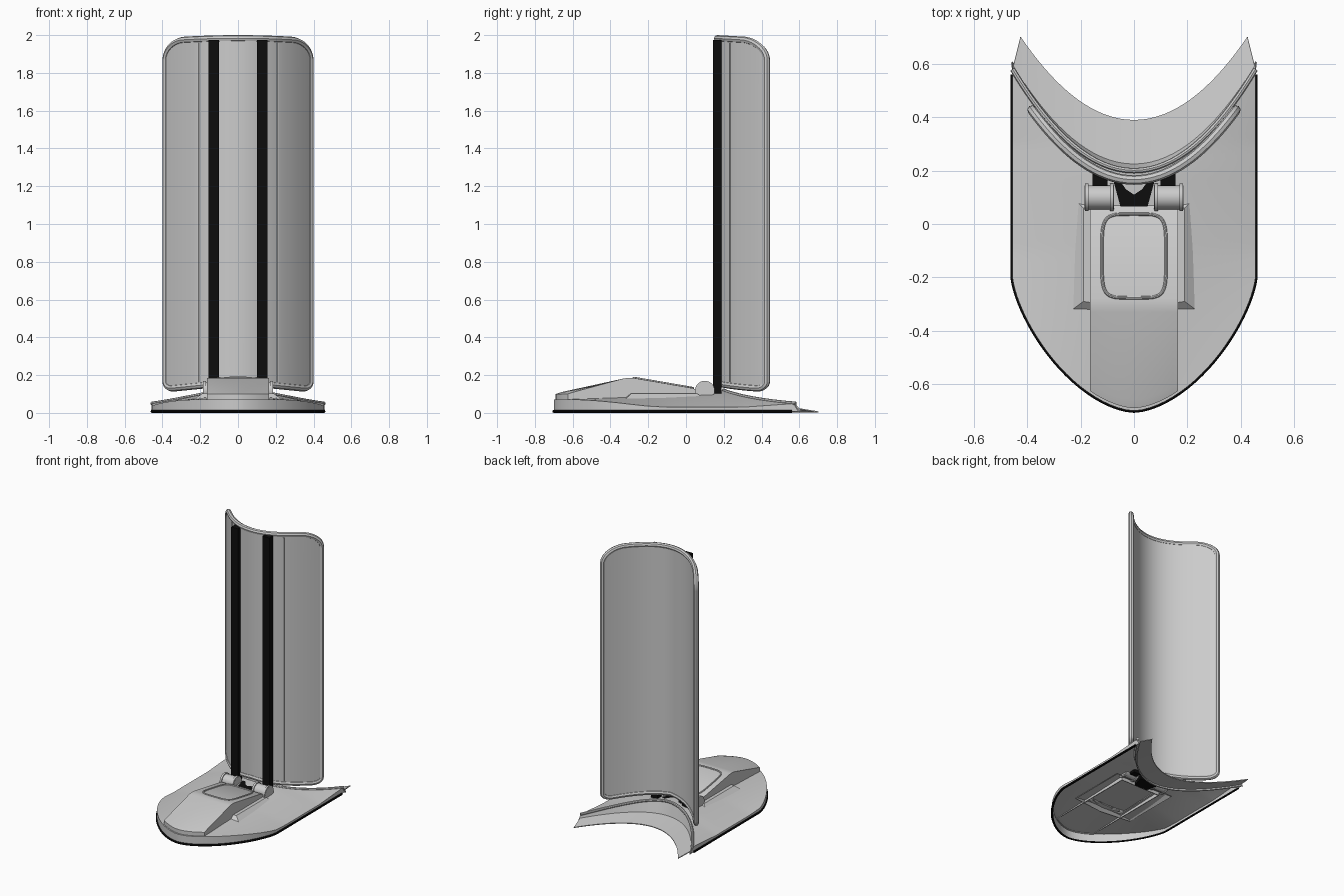
import bpy, bmesh, math
from mathutils import Vector

cube = bpy.data.objects.get("Cube")
if cube:
    bpy.data.objects.remove(cube, do_unlink=True)


def material(name, rgb):
    m = bpy.data.materials.new(name)
    m.use_nodes = True
    m.diffuse_color = (*rgb, 1)
    m.node_tree.nodes["Principled BSDF"].inputs["Base Color"].default_value = (*rgb, 1)
    return m


GREY = material("light grey", (0.6, 0.6, 0.6))
BLACK = material("black", (0.004, 0.004, 0.004))


def clamp(t):
    return max(0.0, min(1.0, t))


def finish(obj, mat):
    obj.data.materials.append(mat)
    bpy.ops.object.select_all(action='DESELECT')
    obj.select_set(True)
    bpy.context.view_layer.objects.active = obj
    bpy.ops.object.convert(target='MESH')
    bpy.ops.object.shade_smooth_by_angle(angle=math.radians(35))
    return obj


def add_mesh(name, bm, mat, thickness=0, offset=-1):
    mesh = bpy.data.meshes.new(name)
    bm.to_mesh(mesh)
    bm.free()
    obj = bpy.data.objects.new(name, mesh)
    bpy.context.collection.objects.link(obj)
    if thickness:
        mod = obj.modifiers.new("thickness", 'SOLIDIFY')
        mod.thickness, mod.offset = thickness, offset
    return finish(obj, mat)


def sheet(name, us, vs, point, mat, thickness=0, offset=-1, skirt=None, hole=None):
    """Grid surface, optionally with a skirt pulled down from its border."""
    bm = bmesh.new()
    grid = [[bm.verts.new(point(u, v)) for v in vs] for u in us]
    for a, b in zip(grid, grid[1:]):
        for j in range(len(vs) - 1):
            bm.faces.new((a[j], b[j], b[j + 1], a[j + 1]))
    if skirt:
        border = [e for e in bm.edges if e.is_boundary]
        made = bmesh.ops.extrude_edge_only(bm, edges=border)["geom"]
        for v in made:
            if isinstance(v, bmesh.types.BMVert):
                v.co = skirt(v.co)
    bmesh.ops.recalc_face_normals(bm, faces=bm.faces)
    if sum(f.normal.z * f.calc_area() for f in bm.faces) < 0:
        bmesh.ops.reverse_faces(bm, faces=bm.faces)
    if hole:
        gone = [f for f in bm.faces if hole(f.calc_center_median())]
        bmesh.ops.delete(bm, geom=gone, context='FACES')
    return add_mesh(name, bm, mat, thickness, offset)


def bead(name, points, radius, mat, cyclic=False):
    curve = bpy.data.curves.new(name, 'CURVE')
    curve.dimensions = '3D'
    curve.bevel_depth, curve.bevel_resolution = radius, 2
    curve.use_fill_caps = True
    spline = curve.splines.new('POLY')
    spline.points.add(len(points) - 1)
    for p, co in zip(spline.points, points):
        p.co = (*co, 1)
    spline.use_cyclic_u = cyclic
    obj = bpy.data.objects.new(name, curve)
    bpy.context.collection.objects.link(obj)
    return finish(obj, mat)


def box(name, x, y, z, mat, taper=1.0):
    """Box from ranges; taper narrows the front end in x."""
    bm = bmesh.new()
    bmesh.ops.create_cube(bm, size=1)
    mid = sum(x) / 2
    for v in bm.verts:
        front = v.co.y < 0
        v.co = Vector([r[0] + (r[1] - r[0]) * (c + 0.5) for r, c in zip((x, y, z), v.co)])
        if front:
            v.co.x = mid + (v.co.x - mid) * taper
    return add_mesh(name, bm, mat)


def span(n, a=-1.0, b=1.0):
    return [a + (b - a) * i / n for i in range(n + 1)]


# Columns are packed towards the sides where outlines turn
COLUMNS = [math.sin(t * math.pi / 2) for t in span(48)]
HALF = 0.455


# Base: hollow shield-shaped shell with a concave back
def front_y(x):
    return -0.2 - 0.5 * clamp(1 - (abs(x) / HALF) ** 1.7) ** 0.7


def back_y(x):
    return 0.2 + 0.38 * (x / HALF) ** 2


def roof_z(x, y):
    edge = 0.03 + 0.035 * clamp((-0.1 - y) / 0.6) + 0.02 * clamp((y - 0.3) / 0.28)
    ridge = 0.07 + 0.05 * clamp((y + 0.7) / 0.9)
    return edge + (ridge - edge) * (1 - (abs(x) / HALF) ** 1.6)


def base_point(u, v):
    x = HALF * u
    y = front_y(x) + (back_y(x) - front_y(x)) * v
    return x, y, roof_z(x, y)


def base_skirt(co):
    at_back = abs(co.y - back_y(co.x)) < 0.001
    return Vector((co.x, co.y + (0.03 if at_back else 0), 0.008))


sheet("base_shell", COLUMNS, span(36, 0), base_point, GREY, 0.008, skirt=base_skirt,
      hole=lambda c: abs(c.x) < 0.15 and -0.3 < c.y < 0.05 and c.z > 0.04)

# Black seal under the rim and rounded ridge along the back
lip = [(HALF * u, front_y(HALF * u), 0.008) for u in COLUMNS]
bead("bottom_seal", [(-HALF, 0.56, 0.008)] + lip + [(HALF, 0.56, 0.008)], 0.008, BLACK)
bead("back_ridge", [(HALF * u, back_y(HALF * u), roof_z(HALF * u, back_y(HALF * u)))
                    for u in COLUMNS], 0.01, GREY)


# Thin tongue spreading behind the base
def tongue_point(u, v):
    inner = Vector((HALF * u, 0.215 + 0.365 * u * u, 0.028))
    outer = Vector((0.425 * u, 0.39 + 0.312 * u * u, 0.008))
    return inner.lerp(outer, v)


sheet("rear_tongue", COLUMNS, span(4, 0), tongue_point, GREY, 0.006)

# Central housing, a ridge that follows the front outline
PROFILE = [(-0.69, 0.1), (-0.66, 0.11), (-0.33, 0.182), (-0.305, 0.186), (-0.28, 0.185),
           (0.04, 0.13), (0.07, 0.11)]


def housing_point(u, row):
    x = 0.165 * u
    y, z = PROFILE[row]
    if row < 2:
        y += front_y(x) - front_y(0)
    return x, y, z


sheet("housing", span(16), range(len(PROFILE)), housing_point, GREY, 0.006,
      skirt=lambda c: Vector((c.x, c.y, 0.06)))

# Flared shoulders around the housing
sheet("housing_shoulder", span(2), span(2),
      lambda u, v: (0.19 * u, -0.115 + 0.175 * v - (0.03 * (1 - abs(u)) if v < 0 else 0), 0.102),
      GREY, 0.004,
      skirt=lambda c: Vector((c.x * 1.28, c.y + (0.05 if c.y > 0 else -0.04 if c.y < -0.2 else 0),
                              0.064)))

# Raised outline of the lid on the housing
lid = []
for i in range(48):
    a = i * math.tau / 48
    c, s = math.cos(a), math.sin(a)
    y = -0.12 + 0.157 * math.copysign(abs(s) ** 0.4, s)
    lid.append((0.12 * math.copysign(abs(c) ** 0.4, c), y, 0.186 - 0.172 * (y + 0.28)))
bead("lid_outline", lid, 0.006, GREY, cyclic=True)

# Hinge barrels with flanged ends, and the black block between them
for side, label in ((1, "left"), (-1, "right")):
    for part, x, r, length in (("barrel", 0.13, 0.045, 0.11), ("inner_flange", 0.083, 0.052, 0.014),
                               ("outer_flange", 0.177, 0.052, 0.014)):
        bpy.ops.mesh.primitive_cylinder_add(vertices=32, radius=r, depth=length,
                                            location=(side * x, 0.1, 0.118),
                                            rotation=(0, math.pi / 2, 0))
        hinge = bpy.context.object
        hinge.name = f"{label}_hinge_{part}"
        finish(hinge, GREY)
box("hinge_block", (-0.078, 0.078), (0.065, 0.165), (0.06, 0.115), BLACK, taper=0.65)

# Upright curved panel with rounded corners
WIDE = 0.382


def panel_y(x):
    return 0.165 + 0.262 * (x / WIDE) ** 2


def corner(x, r):
    d = clamp((abs(x) - (WIDE - r)) / r)
    return r - r * math.sqrt(1 - d * d)


def panel_point(u, v):
    x = WIDE * u
    top = 1.982 - 0.015 * u * u - corner(x, 0.1)
    low = 0.165 - 0.1 * abs(x) + corner(x, 0.04)
    return x, panel_y(x), low + (top - low) * v


sheet("upright_panel", COLUMNS, span(8, 0), panel_point, GREY, 0.02, offset=0)
rim = [panel_point(u, 1) for u in COLUMNS] + [panel_point(u, 0) for u in reversed(COLUMNS)]
bead("panel_rim", rim, 0.018, GREY, cyclic=True)

# Seams and black straps on the panel front
for side, label in ((1, "left"), (-1, "right")):
    x = side * 0.21
    seam = [Vector(panel_point(x / WIDE, v)) - Vector((0, 0.012, 0)) for v in (0.01, 0.99)]
    bead(f"{label}_panel_seam", seam, 0.005, GREY)
    box(f"{label}_strap", (side * 0.128 - 0.028, side * 0.128 + 0.028),
        (0.143, 0.187), (0.075, 1.975), BLACK)
